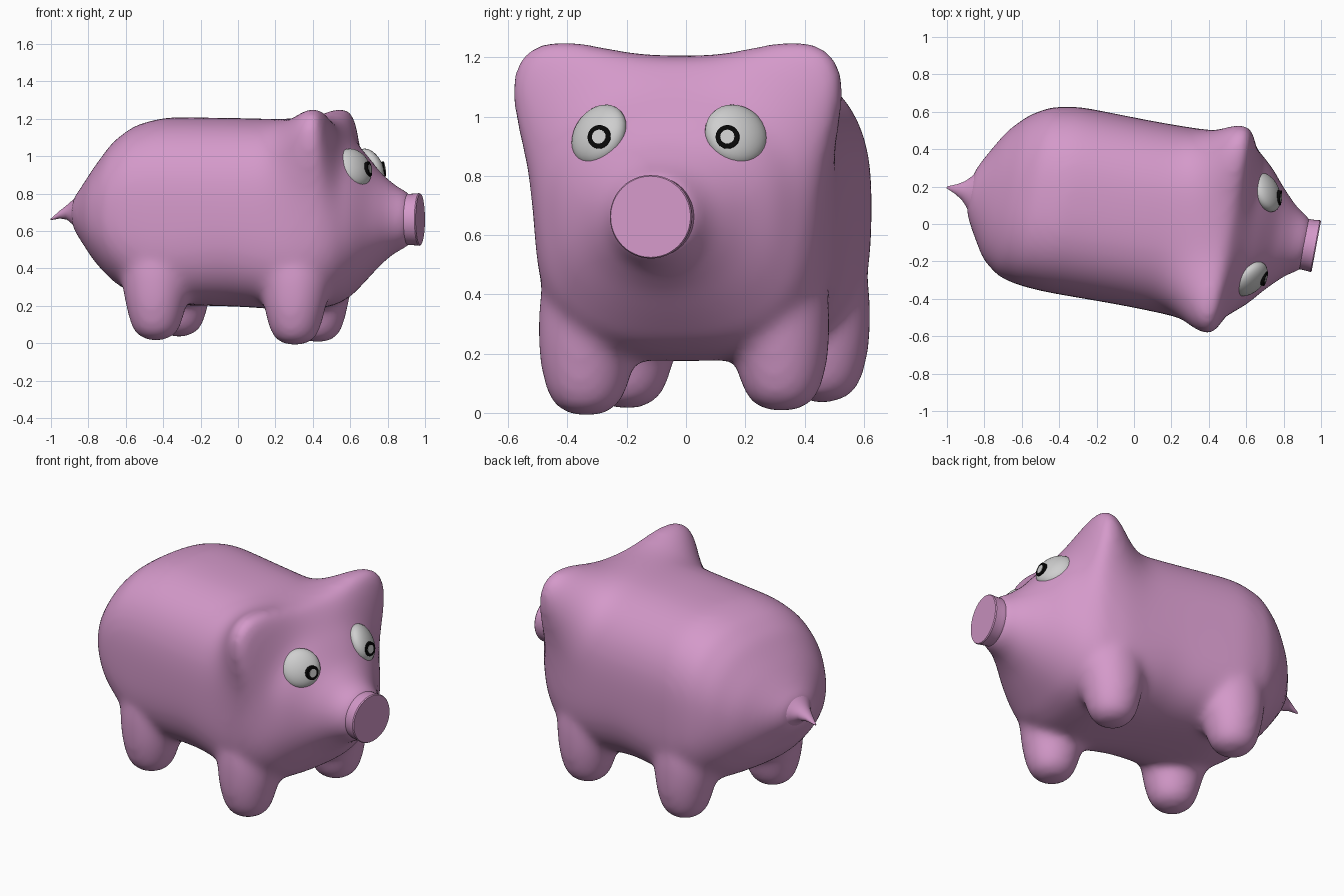
import bpy, bmesh
from math import sin, cos, pi, radians, copysign, exp
from mathutils import Matrix, Vector

cube = bpy.data.objects.get("Cube")
if cube:
    bpy.data.objects.remove(cube, do_unlink=True)

# The animal looks along its own +x axis, turned slightly on the ground
FRAME = Matrix.Translation((0.011, 0.059, 0)) @ Matrix.Rotation(radians(-10.5), 4, 'Z')


def material(name, color):
    m = bpy.data.materials.new(name)
    m.use_nodes = True
    m.diffuse_color = (*color, 1)
    shader = m.node_tree.nodes["Principled BSDF"]
    shader.inputs["Base Color"].default_value = (*color, 1)
    shader.inputs["Roughness"].default_value = 0.6
    return m


PINK = material("pink skin", (0.66, 0.32, 0.59))
WHITE = material("eye white", (0.62, 0.62, 0.62))
BLACK = material("pupil black", (0.002, 0.002, 0.002))


def make_object(name, bm, mat, matrix=Matrix()):
    bmesh.ops.recalc_face_normals(bm, faces=bm.faces)
    mesh = bpy.data.meshes.new(name)
    bm.to_mesh(mesh)
    bm.free()
    mesh.materials.append(mat)
    obj = bpy.data.objects.new(name, mesh)
    bpy.context.collection.objects.link(obj)
    obj.matrix_world = FRAME @ matrix
    bpy.ops.object.select_all(action='DESELECT')
    obj.select_set(True)
    bpy.context.view_layer.objects.active = obj
    bpy.ops.object.shade_smooth_by_angle(angle=radians(40))
    return obj


def section(x, y, z, w, h, top=2, bottom=2, ear=0, sides=48):
    """Superellipse across x; ear pushes the two upper corners outward."""
    pts = []
    for i in range(sides):
        a = 2 * pi * i / sides
        c, s = cos(a), sin(a)
        power = top if s > 0 else bottom
        p = Vector((0, copysign(w * abs(c) ** (2 / power), c),
                    copysign(h * abs(s) ** (2 / power), s)))
        for corner in (pi / 4, 3 * pi / 4):
            away = min(abs(a - corner), 2 * pi - abs(a - corner))
            p += p.normalized() * ear * exp(-(away / radians(26)) ** 2)
        pts.append(p + Vector((x, y, z)))
    return pts


def disc(x, y, z, r, sides=24):
    """Level circle."""
    return [(x + r * cos(2 * pi * i / sides), y + r * sin(2 * pi * i / sides), z)
            for i in range(sides)]


def loft(bm, rings):
    loops = [[bm.verts.new(p) for p in ring] for ring in rings]
    n = len(loops[0])
    for a, b in zip(loops, loops[1:]):
        for i in range(n):
            j = (i + 1) % n
            bm.faces.new((a[i], a[j], b[j], b[i]))
    bm.faces.new(loops[0])
    bm.faces.new(loops[-1])


def ramp(x, start, end):
    t = min(1, max(0, (x - start) / (end - start)))
    return t * t * (3 - 2 * t)


# Trunk and head: x, side shift, half width, bottom, top, upper and lower squareness
trunk = [
    (-0.90, -0.05, 0.10, 0.62, 0.77, 2, 2),
    (-0.86, -0.05, 0.18, 0.56, 0.82, 2, 2),
    (-0.76, -0.045, 0.35, 0.42, 0.96, 2.2, 2.2),
    (-0.66, -0.03, 0.44, 0.32, 1.09, 2.4, 2.5),
    (-0.55, -0.01, 0.485, 0.255, 1.17, 2.6, 3),
    (-0.40, 0, 0.505, 0.205, 1.21, 2.6, 3.4),
    (0.00, 0, 0.50, 0.195, 1.205, 2.6, 2.8),
    (0.35, 0, 0.505, 0.17, 1.195, 2.7, 3.4),
    (0.50, 0, 0.485, 0.20, 1.175, 2.7, 3.1),
    (0.58, 0, 0.45, 0.245, 1.11, 2.6, 2.8),
    (0.67, 0, 0.375, 0.33, 1.015, 2.4, 2.4),
    (0.755, 0, 0.275, 0.415, 0.915, 2.2, 2.2),
    (0.83, 0, 0.20, 0.475, 0.855, 2, 2),
    (0.87, 0, 0.17, 0.495, 0.83, 2, 2),
    (0.91, 0, 0.148, 0.515, 0.81, 2, 2),
    (0.94, 0, 0.13, 0.535, 0.79, 2, 2),
]
body = bmesh.new()
rings = []
for a, b in zip(trunk, trunk[1:] + trunk[-1:]):
    for k in range(3 if a is not b else 1):
        x, y, w, low, high, top, bottom = [p + (q - p) * k / 3 for p, q in zip(a, b)]
        ear = 0.225 * ramp(x, 0.22, 0.49) * (1 - ramp(x, 0.52, 0.61))
        rings.append(section(x, y, (low + high) / 2, w, (high - low) / 2, top, bottom, ear))
loft(body, rings)

# Legs: height above the foot, radius; the outer side stays flush with the trunk
leg = [(0, 0.03), (0.015, 0.085), (0.05, 0.125), (0.12, 0.148),
       (0.21, 0.168), (0.30, 0.19), (0.40, 0.20), (0.55, 0.12)]
for x, side, foot in [(0.36, -1, 0), (0.36, 1, 0.015), (-0.395, -1, 0.025), (-0.395, 1, 0.045)]:
    loft(body, [disc(x, side * (0.335 - max(0, r - 0.165)), foot - 0.013 + z, r)
                for z, r in leg])

# Blend everything into one soft skin
skin = make_object("body", body, PINK)
sub = skin.modifiers.new("round", 'SUBSURF')
sub.levels = sub.render_levels = 1
remesh = skin.modifiers.new("merge", 'REMESH')
remesh.mode = 'VOXEL'
remesh.voxel_size = 0.018
remesh.use_smooth_shade = True
smooth = skin.modifiers.new("soften", 'SMOOTH')
smooth.factor = 0.5
smooth.iterations = 30

# Snout with a flat front
snout = bmesh.new()
loft(snout, [section(x, 0, 0.662, r, r) for x, r in
             [(0.86, 0.12), (0.89, 0.136), (0.93, 0.137),
              (0.96, 0.139), (0.974, 0.141), (0.98, 0.137)]])
make_object("snout", snout, PINK)

# Pointed tail growing out of the rump
tail = bmesh.new()
loft(tail, [section(x, -0.05, z, 1.25 * r, r) for x, z, r in
            [(-0.80, 0.695, 0.18), (-0.84, 0.695, 0.135), (-0.87, 0.695, 0.10),
             (-0.90, 0.70, 0.065), (-0.93, 0.70, 0.04), (-0.97, 0.688, 0.021),
             (-1.02, 0.662, 0.004)]])
make_object("tail", tail, PINK)

# Eyes: flattened balls, each with a ring-shaped pupil facing forward
for side, label in ((-1, "right"), (1, "left")):
    centre = Vector((0.665, side * 0.235, 0.938))
    facing = Vector((0.75, side * 0.5, 0.42)).normalized()
    tilt = facing.to_track_quat('Z', 'Y').to_matrix().to_4x4()
    ball = bmesh.new()
    bmesh.ops.create_uvsphere(ball, u_segments=32, v_segments=16, radius=1)
    make_object(label + "_eye", ball, WHITE, Matrix.Translation(centre) @ tilt
                @ Matrix.Diagonal((0.11, 0.11, 0.058, 1)))

    pupil_at = centre + Vector((0.068, side * -0.016, -0.008))
    forward = Vector((1, side * 0.1, 0.15)).to_track_quat('Z', 'Y').to_matrix().to_4x4()
    for part, mat, r, depth, shift in (("pupil", BLACK, 0.04, 0.028, 0),
                                       ("pupil_centre", WHITE, 0.024, 0.006, 0.013)):
        bm = bmesh.new()
        bmesh.ops.create_cone(bm, cap_ends=True, segments=24, radius1=r, radius2=r, depth=depth)
        make_object(label + "_" + part, bm, mat, Matrix.Translation(pupil_at) @ forward
                    @ Matrix.Translation((0, 0, shift)))
